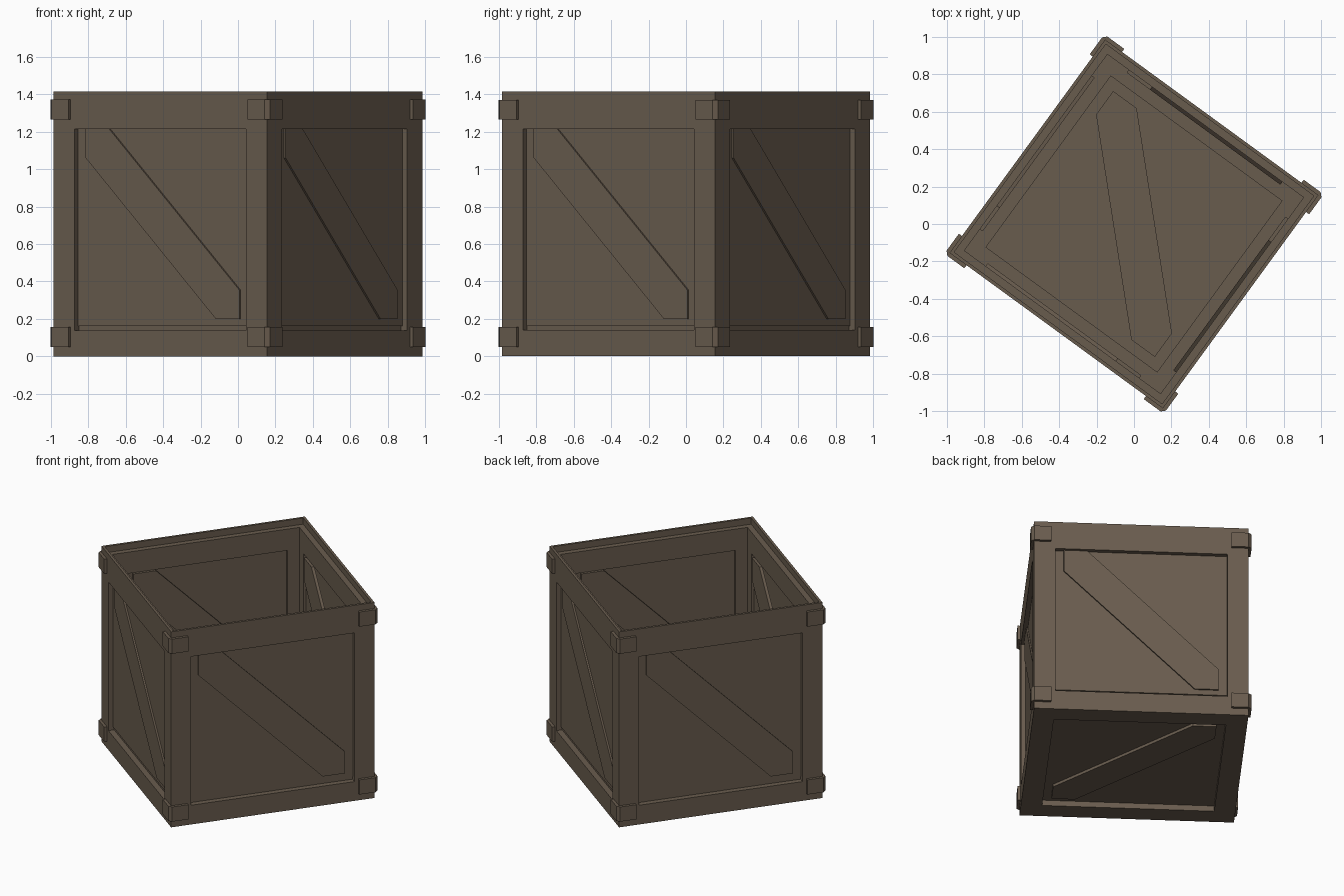
import bpy, bmesh, math
from mathutils import Matrix, Vector

if "Cube" in bpy.data.objects:
    bpy.data.objects.remove(bpy.data.objects["Cube"])

H = 0.705          # half width of the crate
TOP = 1.415        # crate height
WALL = 0.08        # wall and floor thickness
FRAME = 0.197      # width of the outer frame boards
WIN = H - FRAME    # half width of the recessed panels
MID = TOP / 2
OUT, INN, BOARD = 0.04, 0.025, 0.02   # recess depths, brace thickness
TURN = Matrix.Rotation(math.radians(-36.1), 4, 'Z')

wood = bpy.data.materials.new("brown_wood")
wood.use_nodes = True
colour = (0.141, 0.107, 0.076, 1)
wood.diffuse_color = colour
wood.node_tree.nodes["Principled BSDF"].inputs["Base Color"].default_value = colour


def add_object(name, bm, matrix=Matrix()):
    bmesh.ops.recalc_face_normals(bm, faces=bm.faces)
    mesh = bpy.data.meshes.new(name)
    bm.to_mesh(mesh)
    bm.free()
    mesh.materials.append(wood)
    obj = bpy.data.objects.new(name, mesh)
    obj.matrix_world = TURN @ matrix
    bpy.context.collection.objects.link(obj)


def prism(name, points, height, matrix):
    bm = bmesh.new()
    face = bm.faces.new([bm.verts.new((x, y, 0)) for x, y in points])
    new = bmesh.ops.extrude_face_region(bm, geom=[face])["geom"]
    verts = [v for v in new if isinstance(v, bmesh.types.BMVert)]
    bmesh.ops.translate(bm, verts=verts, vec=(0, 0, height))
    add_object(name, bm, matrix)


def recess(bm, faces, margin, depth):
    bmesh.ops.inset_individual(bm, faces=faces, thickness=margin)
    for f in faces:
        for v in f.verts:
            v.co.z = min(v.co.z, TOP - 0.2)
    bmesh.ops.inset_individual(bm, faces=faces, thickness=0, depth=-depth)


# Hollow crate body with a stepped rim
bm = bmesh.new()
size = Matrix.Diagonal((2 * H, 2 * H, TOP, 1))
bmesh.ops.create_cube(bm, size=1, matrix=Matrix.Translation((0, 0, MID)) @ size)
bm.normal_update()
opening = max(bm.faces, key=lambda f: f.normal.z)
outside = [f for f in bm.faces if f != opening]


def sink(margin, depth):
    bmesh.ops.inset_individual(bm, faces=[opening], thickness=margin)
    old = set(bm.faces)
    bmesh.ops.inset_individual(bm, faces=[opening], thickness=0, depth=-depth)
    return [f for f in bm.faces if f not in old]


sink(0.025, 0.045)
inside = sink(WALL - 0.025, TOP - 0.045 - WALL) + [opening]
bm.normal_update()

# Recessed panels outside and inside
recess(bm, outside, FRAME, OUT)
recess(bm, inside, H - WALL - WIN, INN)
add_object("crate_body", bm)

# Diagonal braces on both sides of every wall
w, b = WIN, 0.155
brace = [(-w, w), (b - w, w), (w, b - w), (w, -w), (w - b, -w), (-w, w - b)]
upright = Matrix.Rotation(math.pi / 2, 4, 'X')
for k, side in enumerate(("front", "left", "back", "right")):
    spin = Matrix.Rotation(k * math.pi / 2, 4, 'Z')
    for layer, y in (("outer", OUT - H), ("inner", H - WALL + INN)):
        place = spin @ Matrix.Translation((0, y, MID)) @ upright
        prism(f"{side}_{layer}_brace", brace, BOARD, place)

# Diagonal braces of the floor
prism("floor_brace", brace, BOARD, Matrix.Translation((0, 0, WALL - INN)))
prism("underside_brace", brace, BOARD, Matrix.Translation((0, 0, OUT - BOARD)))

# Corner brackets, wrapped round each upright edge
p, s, i = H + 0.02, H - 0.112, H - 0.01
bracket = [(s, p), (H, p), (p, H), (p, s), (i, s), (i, i), (s, i)]
for k in range(4):
    spin = Matrix.Rotation(k * math.pi / 2, 4, 'Z')
    for level, z in (("lower", 0.05), ("upper", 1.265)):
        prism(f"{level}_corner_bracket_{k + 1}", bracket, 0.106,
              spin @ Matrix.Translation((0, 0, z)))
